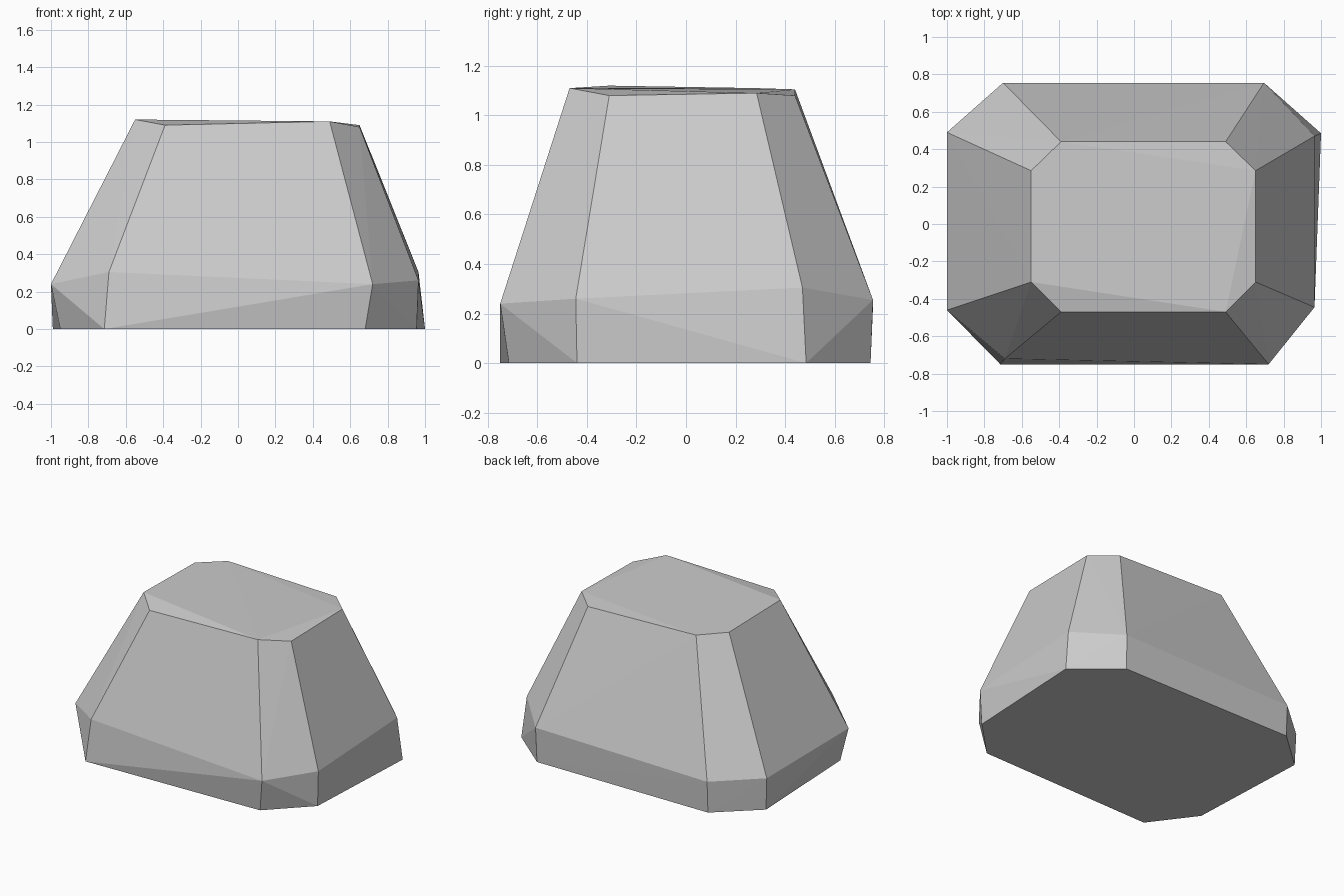
import bpy, bmesh

if "Cube" in bpy.data.objects:
    bpy.data.objects.remove(bpy.data.objects["Cube"])

# Rough eight-cornered rings, listed counter-clockwise from the front left
base_ring = [(-.715, -.75, 0), (.68, -.715, 0), (.955, -.44, 0), (1, .485, 0),
             (.69, .745, 0), (-.70, .745, 0), (-.99, .485, 0), (-.95, -.435, 0)]
shoulder_ring = [(-.69, -.72, .305), (.72, -.75, .24), (.965, -.445, .26), (.965, .47, .305),
                 (.695, .755, .255), (-.70, .755, .23), (-1, .49, .235), (-1, -.46, .24)]
top_ring = [(-.39, -.47, 1.09), (.49, -.47, 1.11), (.65, -.31, 1.08), (.65, .285, 1.09),
            (.49, .44, 1.08), (-.39, .44, 1.105), (-.55, .285, 1.11), (-.55, -.31, 1.12)]

# Stone block: faceted hull around the three rings
bm = bmesh.new()
for co in base_ring + shoulder_ring + top_ring:
    bm.verts.new(co)
bmesh.ops.convex_hull(bm, input=bm.verts[:])
bmesh.ops.recalc_face_normals(bm, faces=bm.faces[:])
mesh = bpy.data.meshes.new("stone_block")
bm.to_mesh(mesh)
bm.free()

# Plain grey stone
stone = bpy.data.materials.new("stone_grey")
stone.diffuse_color = (.6, .6, .6, 1)
stone.use_nodes = True
stone.node_tree.nodes["Principled BSDF"].inputs["Base Color"].default_value = stone.diffuse_color
mesh.materials.append(stone)
block = bpy.data.objects.new("stone_block", mesh)
bpy.context.collection.objects.link(block)
